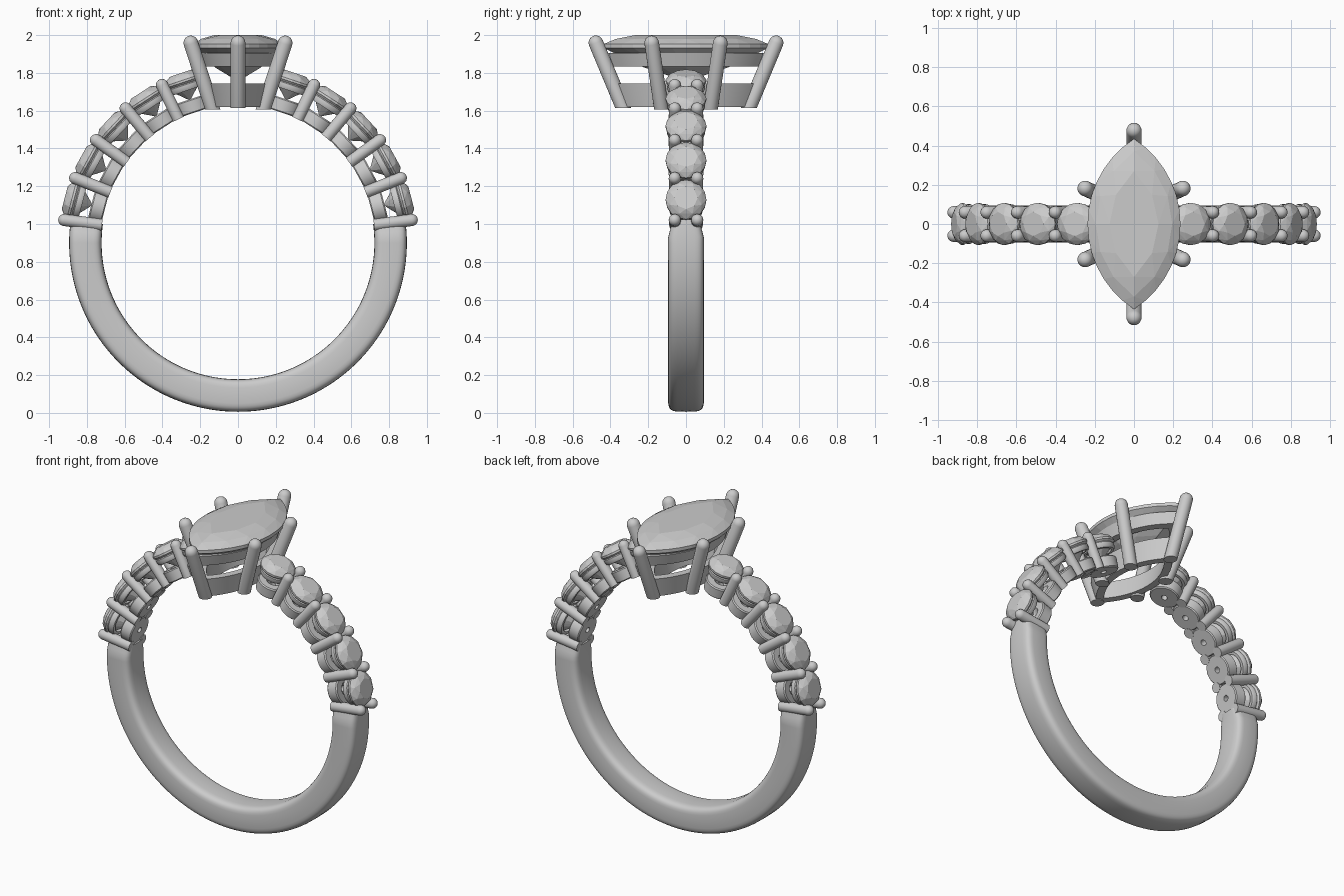
import bpy, bmesh, math
from mathutils import Matrix, Vector

if "Cube" in bpy.data.objects:
    bpy.data.objects.remove(bpy.data.objects["Cube"])

CZ = 0.9                      # height of the ring centre
I4 = Matrix.Identity(4)


def finish(name, bm, smooth=True, angle=40):
    bmesh.ops.recalc_face_normals(bm, faces=bm.faces)
    me = bpy.data.meshes.new(name)
    bm.to_mesh(me)
    bm.free()
    ob = bpy.data.objects.new(name, me)
    bpy.context.collection.objects.link(ob)
    if smooth:
        bpy.ops.object.select_all(action='DESELECT')
        ob.select_set(True)
        bpy.context.view_layer.objects.active = ob
        bpy.ops.object.shade_smooth_by_angle(angle=math.radians(angle))
    return ob


def skin(name, rows, wrap_rows=False, caps=False, **kw):
    """Join closed loops of points into a surface."""
    bm = bmesh.new()
    vs = [[bm.verts.new(p) for p in row] for row in rows]
    n, m = len(rows), len(rows[0])
    for i in range(n if wrap_rows else n - 1):
        a, b = vs[i], vs[(i + 1) % n]
        for j in range(m):
            k = (j + 1) % m
            bm.faces.new((a[j], a[k], b[k], b[j]))
    if caps:
        bm.faces.new(vs[0])
        bm.faces.new(vs[-1])
    return finish(name, bm, **kw)


def circle(r, z, n, off=0.0):
    return [Vector((r * math.cos(2 * math.pi * (i + off) / n),
                    r * math.sin(2 * math.pi * (i + off) / n), z)) for i in range(n)]


def lathe_ring(name, profile, mat, n=32):
    skin(name, [[mat @ p for p in circle(r, z, n)] for r, z in profile], wrap_rows=True)


def prong(name, p0, p1, r, floor=None):
    """Round wire with a domed tip, optionally trimmed flat at the bottom."""
    d = Vector(p1) - Vector(p0)
    mat = Matrix.Translation(p0) @ d.to_track_quat('Z', 'Y').to_matrix().to_4x4()
    L = d.length
    prof = [(r, 0)] + [(r * math.cos(t), L - r + r * math.sin(t))
                       for t in (0, 0.35, 0.7, 1.05, 1.4)]
    rows = [[mat @ p for p in circle(a, z, 20)] for a, z in prof]
    if floor is not None:
        for p in rows[0]:
            p += d * ((floor - p.z) / d.z)
    skin(name, rows, caps=True)


def gem(name, pts):
    """Faceted stone as the hull of its corner points."""
    bm = bmesh.new()
    for p in pts:
        bm.verts.new(p)
    bmesh.ops.convex_hull(bm, input=bm.verts)
    bmesh.ops.dissolve_limit(bm, angle_limit=0.01, verts=bm.verts, edges=bm.edges)
    finish(name, bm, smooth=False)


def lens(a, b, z, n=24):
    """Marquise outline: half width a, half length b."""
    R = (a * a + b * b) / (2 * a)
    t = math.asin(b / R)
    h = n // 2
    out = []
    for s in (1, -1):
        for i in range(h):
            u = -t + 2 * t * i / h
            out.append(Vector((s * (R * math.cos(u) - R + a), s * R * math.sin(u), z)))
    return out


# plain lower band: soft rectangular section swept below the stones
def section(ang, wy):
    row = []
    for i in range(32):
        t = 2 * math.pi * i / 32
        c, s = math.cos(t), math.sin(t)
        r = 0.808 + 0.086 * math.copysign(abs(c) ** 0.45, c)
        y = wy * math.copysign(abs(s) ** 0.45, s)
        row.append((r * math.cos(ang), y, CZ + r * math.sin(ang)))
    return row


rows = []
for i in range(99):
    deg = 8 - 196 * i / 98
    edge = min(i, 98 - i) * 2
    rows.append(section(math.radians(deg), 0.095 * min(1, 0.76 + 0.04 * edge)))
skin("band", rows, caps=True, angle=50)

# shoulder stones, their seats and shared prongs on both sides
STEP, START = 14.2, 7.5
for side in (1, -1):
    tag = "right" if side > 0 else "left"

    def radial(deg):
        a = math.radians(deg)
        return Matrix.Translation((0, 0, CZ)) @ Matrix.Rotation(
            side * (math.pi / 2 - a), 4, 'Y')

    for k in range(5):
        m = radial(START + STEP * (k + 0.5))
        pts = (circle(0.062, 0.948, 8) + circle(0.09, 0.933, 8, 0.5) + circle(0.108, 0.91, 16)
               + circle(0.108, 0.898, 16) + circle(0.05, 0.84, 8, 0.5) + [Vector((0, 0, 0.795))])
        gem(f"{tag}_stone_{k}", [m @ p for p in pts])
        lathe_ring(f"{tag}_seat_ring_{k}",
                   [(0.076, 0.85), (0.094, 0.85), (0.101, 0.862), (0.101, 0.882),
                    (0.094, 0.89), (0.088, 0.89)], m)
        lathe_ring(f"{tag}_seat_base_{k}",
                   [(0.018, 0.727), (0.084, 0.727), (0.09, 0.733), (0.094, 0.795),
                    (0.088, 0.802), (0.045, 0.802), (0.018, 0.775)], m)
        m = radial(START + STEP * k)
        for y in (-0.06, 0.06):
            prong(f"{tag}_prong_{k}_{'front' if y < 0 else 'back'}",
                  m @ Vector((0, y * 0.95, 0.727)), m @ Vector((0, y, 0.96)), 0.032)

# marquise centre stone
pts = (lens(0.125, 0.27, 2.0, 8) + lens(0.195, 0.37, 1.98, 12) + lens(0.237, 0.435, 1.953, 28)
       + lens(0.237, 0.435, 1.932, 28) + lens(0.12, 0.22, 1.828, 8) + [Vector((0, 0, 1.755))])
gem("centre_stone", pts)


# open marquise rails of the head
def rail(name, z0, z1, s0, s1, wall):
    (a0, b0), (a1, b1) = s0, s1
    w = wall
    skin(name, [lens(a0, b0, z0, 40), lens(a1, b1, z1, 40),
                lens(a1 - w, b1 - 1.6 * w, z1, 40), lens(a0 - w, b0 - 1.6 * w, z0, 40)],
         wrap_rows=True)


rail("upper_rail", 1.835, 1.905, (0.185, 0.385), (0.207, 0.41), 0.045)
rail("lower_rail", 1.62, 1.745, (0.145, 0.345), (0.172, 0.385), 0.045)

# six claws of the head
for sy in (-1, 1):
    end = "front" if sy < 0 else "back"
    prong(f"{end}_tip_claw", (0, sy * 0.335, 1.62), (0, sy * 0.492, 1.995), 0.039, 1.615)
    for sx in (-1, 1):
        prong(f"{end}_{'right' if sx > 0 else 'left'}_claw",
              (sx * 0.135, sy * 0.13, 1.61), (sx * 0.262, sy * 0.187, 1.995), 0.039, 1.605)
